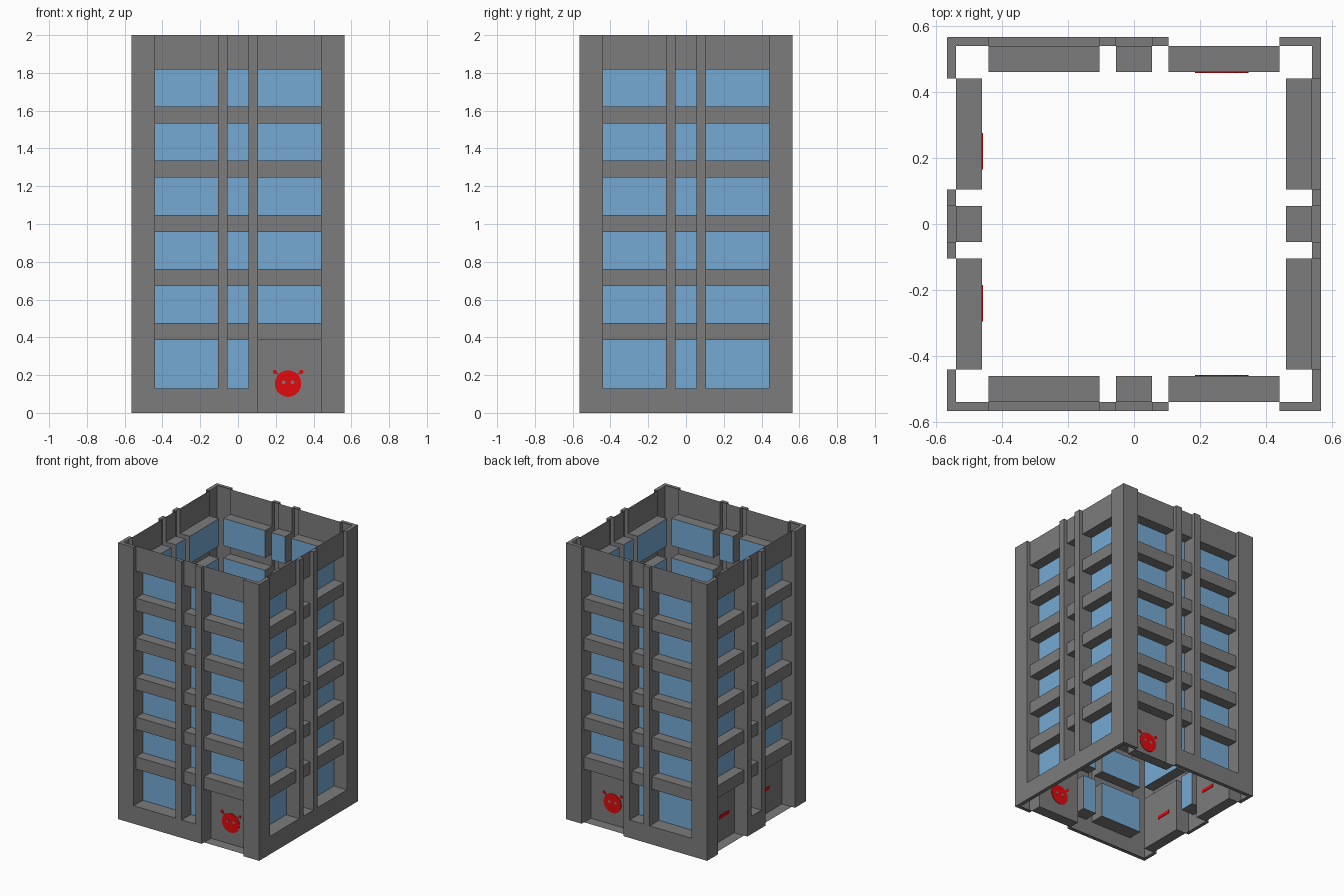
import bpy, bmesh, math
from mathutils import Matrix, Vector

if "Cube" in bpy.data.objects:
    bpy.data.objects.remove(bpy.data.objects["Cube"], do_unlink=True)


def material(name, rgb):
    m = bpy.data.materials.new(name)
    m.diffuse_color = (*rgb, 1)
    m.use_nodes = True
    m.node_tree.nodes["Principled BSDF"].inputs["Base Color"].default_value = (*rgb, 1)
    return m


concrete = material("grey concrete", (0.2, 0.2, 0.2))
glass = material("blue glass", (0.18, 0.4, 0.65))
red = material("red paint", (0.75, 0.003, 0.004))

OUTER, PANEL, INNER = 0.565, 0.538, 0.46      # distance of each layer from the centre
COLS = [-OUTER, -0.44, -0.105, -0.055, 0.055, 0.105, 0.44, OUTER]
ROWS = [0, 0.13, 0.385]
for floor in range(1, 6):                     # spandrel top and window head per storey
    ROWS += [0.188 + 0.2868 * floor, 0.385 + 0.2868 * floor]
ROWS.append(2)


def make_object(name, bm, mats, turn):
    bmesh.ops.remove_doubles(bm, verts=bm.verts, dist=0.0001)
    bm.transform(Matrix.Rotation(turn * math.pi / 2, 4, 'Z'))
    mesh = bpy.data.meshes.new(name)
    bm.to_mesh(mesh)
    bm.free()
    for m in mats:
        mesh.materials.append(m)
    obj = bpy.data.objects.new(name, mesh)
    bpy.context.collection.objects.link(obj)
    return obj


def cell(col, row, doors):
    """Depth and material of one bay of the facade."""
    if col % 2 == 0 and col != 3:
        return OUTER, 0                       # corner posts and ribs
    if col in doors and row < 2:
        return INNER, 0                       # recessed doorway
    if row == 0:
        return OUTER, 0                       # plinth
    return (INNER, 1) if row % 2 else (PANEL, 0)


def wall(name, turn, doors):
    bm = bmesh.new()

    def quad(points, mat=0):
        f = bm.faces.new([bm.verts.new(p) for p in points])
        f.material_index = mat

    nc, nr = len(COLS) - 1, len(ROWS) - 1
    for c in range(nc):
        x0, x1 = COLS[c], COLS[c + 1]
        for r in range(nr):
            z0, z1 = ROWS[r], ROWS[r + 1]
            d, mat = cell(c, r, doors)
            quad([(x0, -d, z0), (x1, -d, z0), (x1, -d, z1), (x0, -d, z1)], mat)
            # reveal towards the next bay
            if c + 1 < nc:
                e = cell(c + 1, r, doors)[0]
                if e != d:
                    quad([(x1, -d, z0), (x1, -e, z0), (x1, -e, z1), (x1, -d, z1)])
            # sill or soffit towards the bay above, and caps at both ends
            e = cell(c, r + 1, doors)[0] if r + 1 < nr else PANEL
            edges = [(z1, d, e)]
            if r == 0:
                edges.append((z0, PANEL, d))
            for z, a, b in edges:
                if a != b:
                    # caps of the corner posts are mitred where two walls meet
                    l = [-k if c == 0 else x0 for k in (a, b)]
                    h = [k if c == nc - 1 else x1 for k in (a, b)]
                    quad([(l[0], -a, z), (h[0], -a, z), (h[1], -b, z), (l[1], -b, z)])
    return make_object(name, bm, [concrete, glass], turn)


def emblem(name, turn, u):
    """Round horned face painted on a door, visible on both sides."""
    bm = bmesh.new()
    face = Matrix.Rotation(math.pi / 2, 4, 'X')

    def disc(x, z, radius, depth, sides, mat):
        made = bmesh.ops.create_cone(
            bm, cap_ends=True, segments=sides, radius1=radius, radius2=radius, depth=depth,
            matrix=Matrix.Translation((u + x, -INNER, z)) @ face)
        for f in {f for v in made["verts"] for f in v.link_faces}:
            f.material_index = mat

    disc(0, 0.155, 0.07, 0.006, 32, 0)
    for s in (-1, 1):
        disc(s * 0.024, 0.162, 0.01, 0.008, 12, 1)
        disc(s * 0.07, 0.217, 0.011, 0.006, 12, 0)
        bmesh.ops.create_cube(
            bm, size=1, matrix=Matrix.Translation((u + s * 0.055, -INNER, 0.206))
            @ Matrix.Rotation(-s * 0.6, 4, 'Y') @ Matrix.Diagonal((0.04, 0.006, 0.007, 1)))
    make_object(name, bm, [red, concrete], turn)


def door_sign(name, turn, u):
    bm = bmesh.new()
    bmesh.ops.create_cube(bm, size=1, matrix=Matrix.Translation((u, -INNER, 0.175))
                          @ Matrix.Diagonal((0.11, 0.006, 0.025, 1)))
    make_object(name, bm, [red], turn)


# Four facades, with doorways in the listed bays
for name, turn, doors in (("front_wall", 0, (5,)), ("left_wall", 1, ()),
                          ("back_wall", 2, (1,)), ("right_wall", 3, (1, 5))):
    wall(name, turn, doors)

emblem("front_door_emblem", 0, 0.265)
emblem("back_door_emblem", 2, -0.265)
for side, u in (("rear", -0.22), ("fore", 0.24)):
    door_sign(side + "_door_sign", 3, u)
